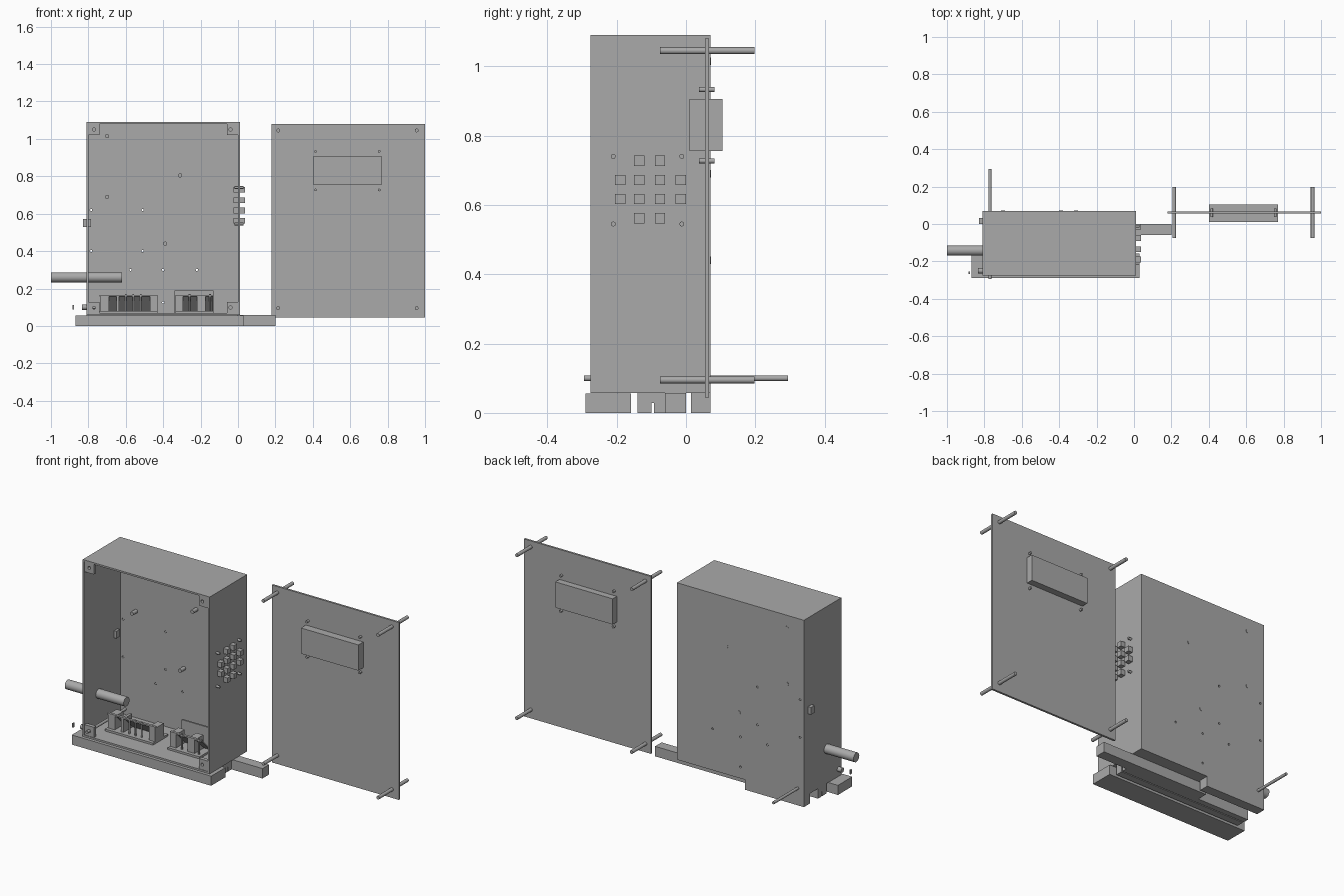
import bpy, math
from mathutils import Vector

cube = bpy.data.objects.get("Cube")
if cube:
    bpy.data.objects.remove(cube, do_unlink=True)

grey = bpy.data.materials.new("plain grey")
grey.use_nodes = True
grey.diffuse_color = (0.4, 0.4, 0.4, 1)
grey.node_tree.nodes["Principled BSDF"].inputs["Base Color"].default_value = (0.4, 0.4, 0.4, 1)


def box(name, x0, x1, y0, y1, z0, z1):
    bpy.ops.mesh.primitive_cube_add(size=1, location=((x0 + x1) / 2, (y0 + y1) / 2, (z0 + z1) / 2))
    o = bpy.context.object
    o.name = name
    o.scale = (x1 - x0, y1 - y0, z1 - z0)
    bpy.ops.object.transform_apply(location=False, rotation=False, scale=True)
    o.data.materials.append(grey)
    return o


def rod(name, start, end, r, sides=20):
    a, b = Vector(start), Vector(end)
    bpy.ops.mesh.primitive_cylinder_add(vertices=sides, radius=r, depth=(b - a).length, location=(a + b) / 2)
    o = bpy.context.object
    o.name = name
    o.rotation_euler = (b - a).to_track_quat('Z', 'Y').to_euler()
    bpy.ops.object.shade_smooth_by_angle(angle=math.radians(40))
    o.data.materials.append(grey)
    return o


def cut(target, cutter):
    m = target.modifiers.new("cut", 'BOOLEAN')
    m.operation = 'DIFFERENCE'
    m.object = cutter
    m.solver = 'EXACT'
    bpy.context.view_layer.objects.active = target
    bpy.ops.object.modifier_apply(modifier=m.name)
    bpy.data.objects.remove(cutter, do_unlink=True)


# Enclosure walls, open at the front
L, R, F, B, Z, T, W = -0.81, 0.01, -0.275, 0.07, 0.058, 1.09, 0.01
box("left_side_wall", R - W, R, F, B, Z, T)
box("right_side_wall", L, L + W, F, B, Z, T)
box("top_wall", L + W, R - W, F, B, T - W, T)
box("floor", L + W, R - W, F, B, Z, Z + W)
back = box("back_wall", L + W, R - W, B - W, B, Z + W, T - W)

# Mounting holes through the back wall
for x, z in ((-.785, .62), (-.51, .62), (-.785, .4), (-.51, .4),
             (-.575, .3), (-.4, .3), (-.22, .3), (-.4, .125)):
    cut(back, rod("hole_cutter", (x, B - .05, z), (x, B + .05, z), .006, 12))

# Standoffs inside the back wall
for x, z in ((-.7, 1.015), (-.7, .69), (-.31, .805), (-.39, .44)):
    rod("standoff", (x, .02, z), (x, B + .002, z), .011)

# Corner tabs with screw holes
for x in (L + W, R - W - .06):
    for z in (Z + W, T - W - .06):
        tab = box("corner_tab", x, x + .06, F + .003, F + .025, z, z + .06)
        hx = x + (.03 if x < -.5 else .02)
        cut(tab, rod("hole_cutter", (hx, F - .05, z + .03), (hx, F + .1, z + .03), .009, 16))

# Long corner screw and little parts beside it
rod("long_corner_screw", (-.77, -.295, .1), (-.77, .295, .1), .008)
rod("side_jack", (-.835, -.25, .1), (-.75, -.25, .1), .014)
box("small_pin", -.884, -.878, -.266, -.254, .087, .112)
box("side_switch", -.83, -.785, 0, .032, .53, .572)
rod("side_tube", (-1, -.142, .26), (-.62, -.142, .26), .027, 32)

# Push buttons and their bolts
for i, z in enumerate((.562, .617, .672, .728)):
    for y in ((-.135, -.075) if i in (0, 3) else (-.19, -.135, -.075, -.015)):
        box("push_button", -.025, .037, y - .015, y + .015, z - .015, z + .015)
for y in (-.21, -.012):
    for z in (.545, .74):
        rod("button_bolt", (-.02, y, z), (.03, y, z), .007)

# Base rails
box("front_rail", -.87, .03, -.29, -.158, 0, .056)
box("middle_rail", -.48, .2, -.06, 0, 0, .058)
rail = box("slotted_rail", L, 0, -.14, -.06, 0, .058)
cut(rail, box("slot_cutter", -1, 1, -.099, -.093, -.1, .028))
box("back_rail", L, -.43, .014, B, 0, .058)


# Terminal boards on the floor
def terminal(name, x0, x1, blocks, pins, d0, d1):
    box(name + "_board", x0, x1, -.17, -.03, .068, .08)
    box(name + "_top_strip", x0, x1, -.15, -.135, .158, .166)
    for a, b in blocks:
        box(name + "_block", a, b, -.15, -.07, .08, .158)
    for x in pins:
        rod(name + "_pin", (x, -.145, .08), (x, -.145, .17), .005, 12)
    slope = box(name + "_sloped_plate", d0, d1, -.056, .056, -.003, .003)
    slope.location.y, slope.location.z = -.1, .12
    slope.rotation_euler.x = -math.radians(45)


terminal("large_terminal", -.74, -.43, ((-.735, -.69), (-.65, -.635), (-.47, -.43)),
         (-.6, -.56, -.52), -.69, -.47)
terminal("small_terminal", -.335, -.13, ((-.335, -.295), (-.22, -.175)), (-.26, -.15), -.295, -.135)
box("small_terminal_back", -.34, -.13, -.035, -.025, .068, .19)

# Separate front panel with display and screws
panel = box("cover_panel", .18, 1, .055, .067, .045, 1.08)
box("display", .4, .77, .01, .105, .755, .905)
for x in (.215, .955):
    for z in (.095, 1.045):
        rod("cover_screw", (x, -.075, z), (x, .197, z), .01)
for x in (.415, .755):
    for z in (.727, .933):
        rod("display_bolt", (x, .038, z), (x, .082, z), .007)
